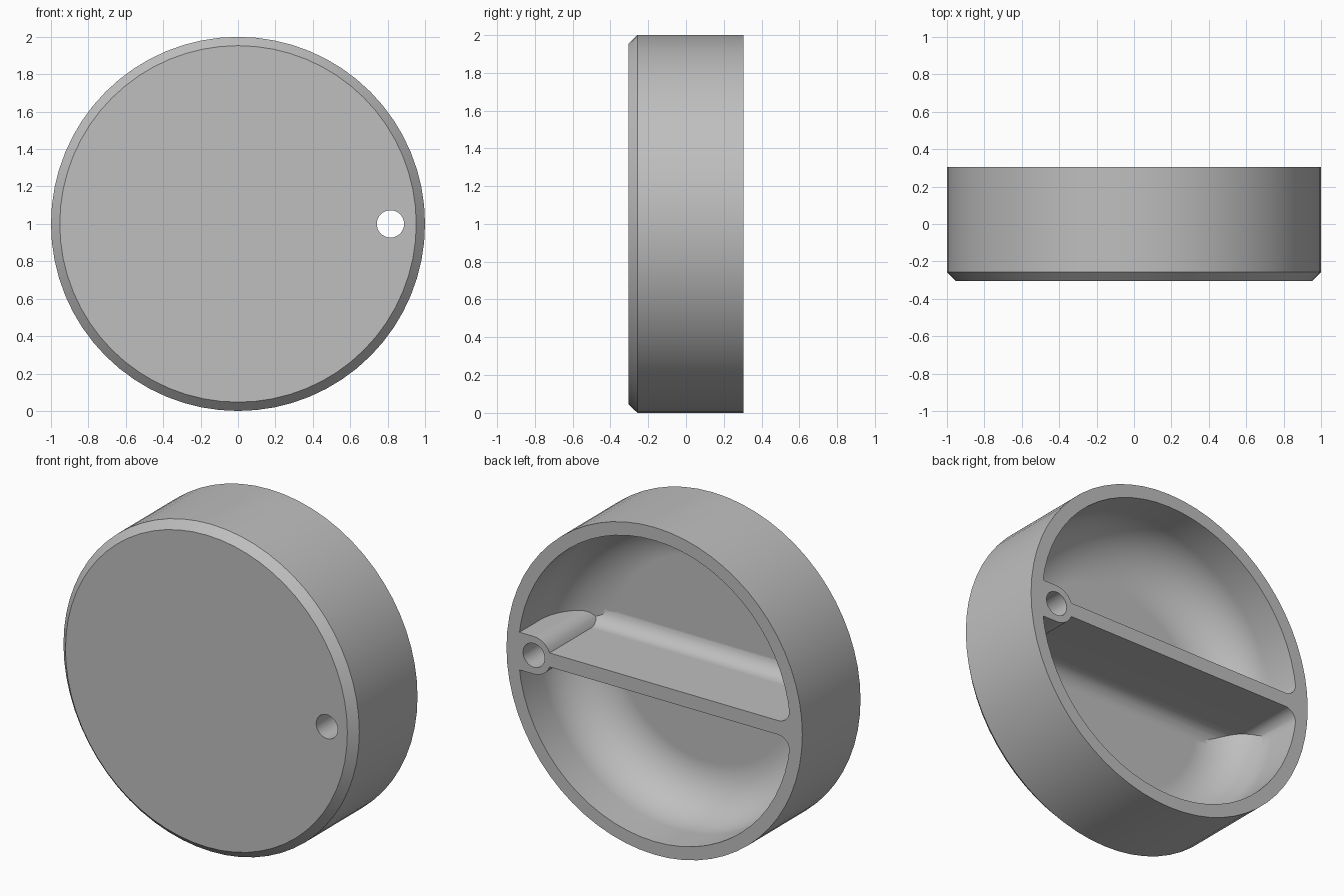
import bpy, bmesh
from math import cos, sin, pi, sqrt, hypot, atan2, radians

cube = bpy.data.objects.get("Cube")
if cube:
    bpy.data.objects.remove(cube, do_unlink=True)

FRONT, BACK, FLOOR, OVER = -0.305, 0.305, -0.195, 0.5
INNER, RIB, HOLE_X = 0.92, 0.043, 0.815


def arc(cx, cy, r, a0, a1, n):
    """Points on an arc between two angles, ends included."""
    return [(cx + r * cos(a0 + (a1 - a0) * i / n),
             cy + r * sin(a0 + (a1 - a0) * i / n)) for i in range(n + 1)]


def finish(bm, name):
    bmesh.ops.recalc_face_normals(bm, faces=bm.faces[:])
    mesh = bpy.data.meshes.new(name)
    bm.to_mesh(mesh)
    bm.free()
    obj = bpy.data.objects.new(name, mesh)
    bpy.context.collection.objects.link(obj)
    return obj


def lathe(name, profile, n):
    """Revolve (radius, y) points around the wheel axis and cap both ends."""
    bm = bmesh.new()
    rings = [[bm.verts.new((r * cos(2 * pi * i / n), y, 1 + r * sin(2 * pi * i / n)))
              for i in range(n)] for r, y in profile]
    for a, b in zip(rings, rings[1:]):
        for i in range(n):
            j = (i + 1) % n
            bm.faces.new((a[i], a[j], b[j], b[i]))
    bm.faces.new(rings[0])
    bm.faces.new(rings[-1])
    return finish(bm, name)


def prism(name, outline, place, lo, hi):
    """Extrude an outline; place(u, v, t) gives the point at extrusion t."""
    bm = bmesh.new()
    a, b = [[bm.verts.new(place(u, v, t)) for u, v in outline] for t in (lo, hi)]
    for i in range(len(a)):
        j = (i + 1) % len(a)
        bm.faces.new((a[i], a[j], b[j], b[i]))
    bm.faces.new(a)
    bm.faces.new(b)
    return finish(bm, name)


def along_y(u, v, t):
    return (u, t, 1 + v)


def along_x(u, v, t):
    return (t, v, 1 + u)


def cut(target, tool):
    """Subtract tool from target and discard the tool."""
    mod = target.modifiers.new("cut", 'BOOLEAN')
    mod.operation, mod.solver, mod.object = 'DIFFERENCE', 'EXACT', tool
    bpy.context.view_layer.objects.active = target
    bpy.ops.object.modifier_apply(modifier=mod.name)
    bpy.data.objects.remove(tool, do_unlink=True)


# Chamfered disc
body = lathe("wheel_body", [(0.953, FRONT), (1, FRONT + 0.048), (1, BACK)], 64)

# Bowl-shaped hollow with a wide rounded floor edge
r = 0.3
bowl = lathe("hollow_cutter",
             arc(INNER - r, FLOOR + r, r, -pi / 2, 0, 12) + [(INNER, OVER - 0.1)], 64)

# Cross rib, flaring into the floor
r = 0.1
half = [(RIB, OVER)] + arc(RIB + r, FLOOR + r - 0.001, r, pi, 1.5 * pi, 8)
half.append((RIB + r, FLOOR - r))
rib = prism("rib", half + [(-z, y) for z, y in reversed(half)], along_x, -1.1, 1.1)
cut(bowl, rib)

# Rounded corners where the rib meets the wall
r = 0.075
cx, cz = -sqrt((INNER - r) ** 2 - (RIB + r) ** 2), RIB + r
wall_angle = atan2(cz, cx)
half = arc(cx, cz, r, 1.5 * pi, wall_angle, 8)
half.append((-1.0, half[-1][1]))
corner = prism("rib_corner", half + [(x, -z) for x, z in reversed(half)],
               along_y, FLOOR - 0.1, OVER)
cut(bowl, corner)

# Boss around the crank hole, running straight into the wall
outline = [(1.0, 0.115)] + arc(HOLE_X, 0, 0.115, pi / 2, 1.5 * pi, 16) + [(1.0, -0.115)]
cut(bowl, prism("boss", outline, along_y, FLOOR - 0.1, OVER))
cut(body, bowl)

# Through hole
hole = arc(HOLE_X, 0, 0.073, 0, 2 * pi, 32)[:-1]
cut(body, prism("hole_cutter", hole, along_y, FRONT - 0.1, OVER))

# Plain grey finish
grey = bpy.data.materials.new("plain_grey")
grey.use_nodes = True
colour = (0.52, 0.52, 0.52, 1)
grey.diffuse_color = colour
grey.node_tree.nodes["Principled BSDF"].inputs["Base Color"].default_value = colour
body.data.materials.clear()
body.data.materials.append(grey)
for face in body.data.polygons:
    face.material_index = 0

# Smooth curves, crisp edges
bpy.ops.object.select_all(action='DESELECT')
body.select_set(True)
bpy.context.view_layer.objects.active = body
bpy.ops.object.shade_smooth_by_angle(angle=radians(30))
weighted = body.modifiers.new("even_shading", 'WEIGHTED_NORMAL')
weighted.keep_sharp = True
